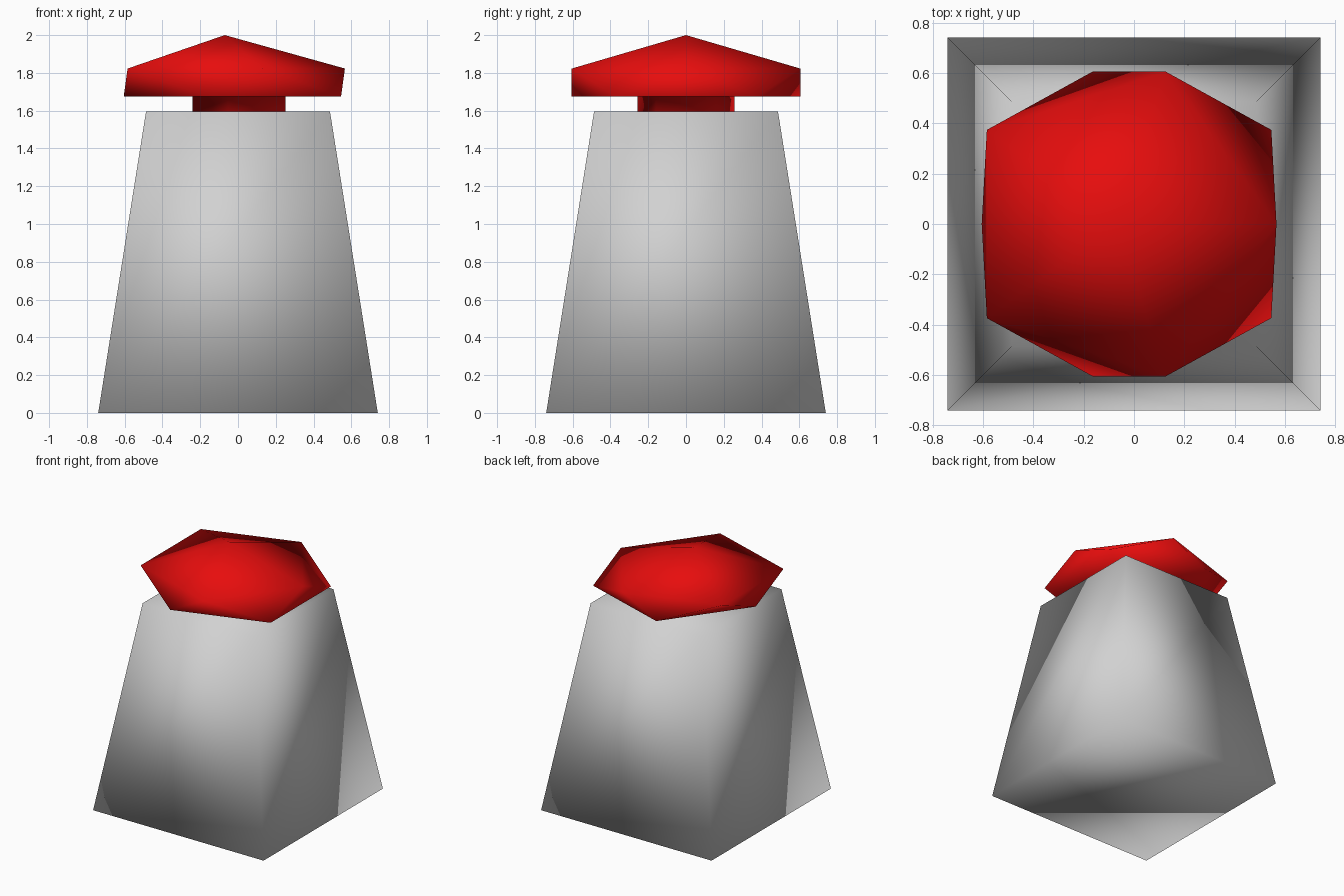
import bpy, bmesh, math

if "Cube" in bpy.data.objects:
    bpy.data.objects.remove(bpy.data.objects["Cube"])


def material(name, rgb):
    m = bpy.data.materials.new(name)
    m.diffuse_color = (*rgb, 1)
    m.use_nodes = True
    m.node_tree.nodes["Principled BSDF"].inputs["Base Color"].default_value = m.diffuse_color
    return m


def ring(bm, sides, radius, z, cx=0.0, start=0.0):
    """One loop of vertices, counter-clockwise seen from above."""
    return [bm.verts.new((cx + radius * math.cos(start + math.tau * i / sides),
                          radius * math.sin(start + math.tau * i / sides), z))
            for i in range(sides)]


def bridge(bm, lower, upper):
    n = len(lower)
    for i in range(n):
        j = (i + 1) % n
        bm.faces.new((lower[i], lower[j], upper[j], upper[i]))


def finish(bm, name, mat):
    bmesh.ops.recalc_face_normals(bm, faces=bm.faces)
    for f in bm.faces:
        f.smooth = True          # soft shading over every edge
    me = bpy.data.meshes.new(name)
    bm.to_mesh(me)
    bm.free()
    me.materials.append(mat)
    bpy.context.collection.objects.link(bpy.data.objects.new(name, me))


grey = material("light grey", (0.64, 0.64, 0.64))
red = material("bright red", (0.8, 0.004, 0.004))

# Tapered square body
bm = bmesh.new()
foot = ring(bm, 4, 0.74 * math.sqrt(2), 0, start=math.pi / 4)
top = ring(bm, 4, 0.487 * math.sqrt(2), 1.595, start=math.pi / 4)
bridge(bm, foot, top)
bm.faces.new(foot)
bm.faces.new(top)
finish(bm, "body", grey)

# Faceted cap: pentagon neck, flat underside, twisted rim and a peak
bm = bmesh.new()
neck_low = ring(bm, 5, 0.271, 1.59, 0.031, math.pi)
neck_top = ring(bm, 5, 0.271, 1.675, 0.031, math.pi)
rim_low = ring(bm, 5, 0.636, 1.675, 0.031, math.pi)
rim_top = ring(bm, 5, 0.636, 1.823, -0.07, math.pi + math.pi / 5)
peak = bm.verts.new((-0.07, 0, 2.0))
bm.faces.new(neck_low)
bridge(bm, neck_low, neck_top)
bridge(bm, neck_top, rim_low)
for i in range(5):
    j = (i + 1) % 5
    bm.faces.new((rim_low[i], rim_low[j], rim_top[i]))
    bm.faces.new((rim_low[j], rim_top[j], rim_top[i]))
    bm.faces.new((rim_top[i], rim_top[j], peak))
finish(bm, "cap", red)
